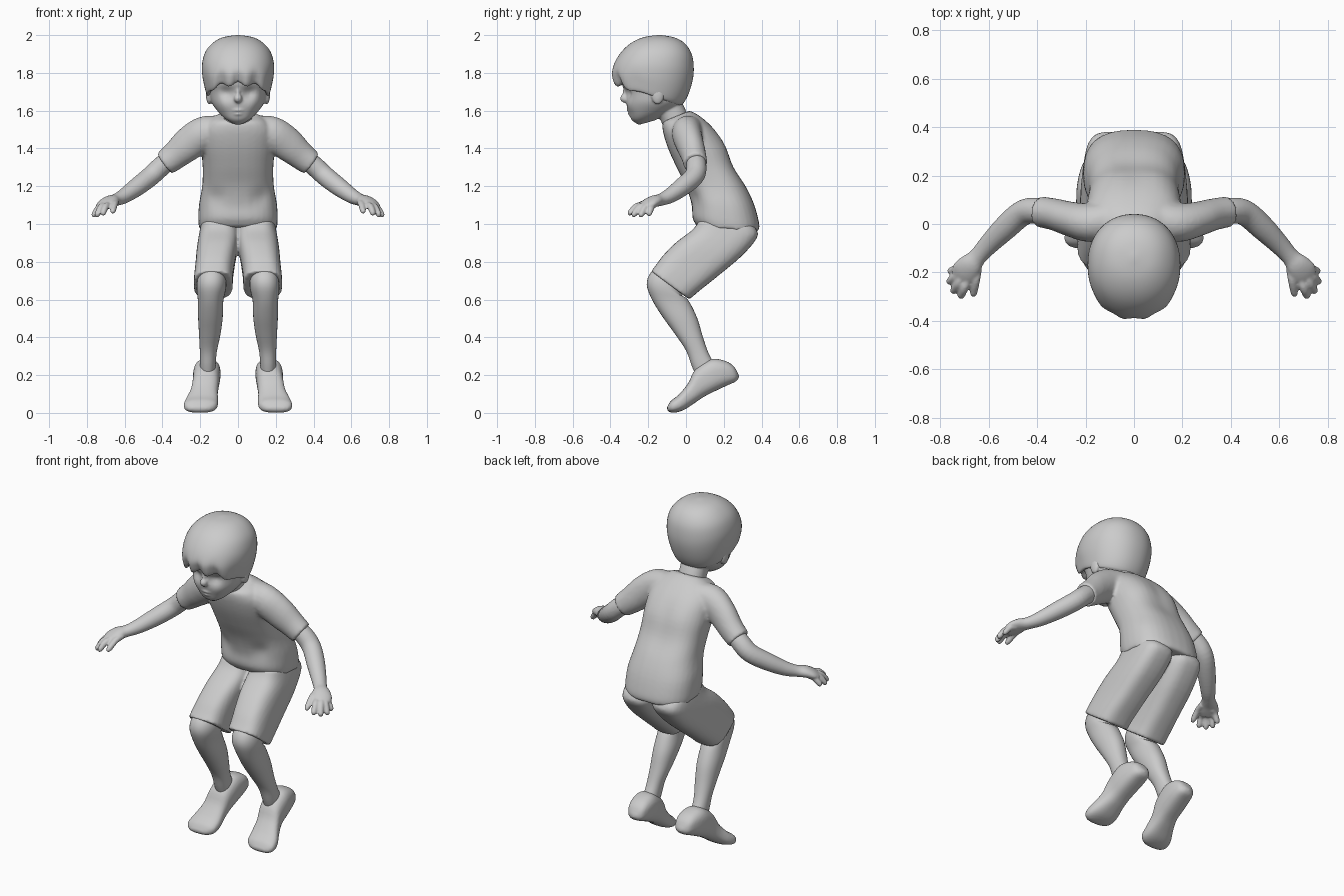
import bpy, bmesh, math
from mathutils import Vector

def spline(rows, steps):
    """Catmull-Rom through rows of numbers."""
    out = []
    for i in range(len(rows) - 1):
        p = [rows[max(i - 1, 0)], rows[i], rows[i + 1], rows[min(i + 2, len(rows) - 1)]]
        for s in range(steps):
            t = s / steps
            out.append([0.5 * (2 * b + (c - a) * t + (2 * a - 5 * b + 4 * c - d) * t * t
                        + (3 * b - a - 3 * c + d) * t ** 3) for a, b, c, d in zip(*p)])
    return out + [list(rows[-1])]

def rings(bm, sections, n, power):
    """Skin superellipse rings given as (centre, half axis, half axis)."""
    e, loops = 2 / power, []
    for c, u, v in sections:
        ring = []
        for k in range(n):
            a = 2 * math.pi * k / n
            ca, sa = math.cos(a), math.sin(a)
            ring.append(bm.verts.new(c + u * math.copysign(abs(ca) ** e, ca)
                                     + v * math.copysign(abs(sa) ** e, sa)))
        loops.append(ring)
    for r, s in zip(loops, loops[1:]):
        for k in range(n):
            bm.faces.new((r[k], r[(k + 1) % n], s[(k + 1) % n], s[k]))
    bm.faces.new(loops[0][::-1])
    bm.faces.new(loops[-1])

def profile(bm, rows, power=2.2, n=32, steps=4):
    """Rows: front y, front z, back y, back z, centre x, half width."""
    secs = []
    for yf, zf, yb, zb, cx, w in spline(rows, steps):
        f, b = Vector((cx, yf, zf)), Vector((cx, yb, zb))
        secs.append(((f + b) / 2, Vector((w, 0, 0)), (b - f) / 2))
    rings(bm, secs, n, power)

def tube(bm, rows, n=20, steps=4):
    """Rows: x, y, z, horizontal radius, other radius."""
    pts, secs = spline(rows, steps), []
    for i, p in enumerate(pts):
        t = Vector(pts[min(i + 1, len(pts) - 1)][:3]) - Vector(pts[max(i - 1, 0)][:3])
        u = t.cross(Vector((0, 0, 1))).normalized()
        secs.append((Vector(p[:3]), u * p[3], u.cross(t).normalized() * p[4]))
    rings(bm, secs, n, 2)

def ball(bm, c, r):
    vs = bmesh.ops.create_uvsphere(bm, u_segments=20, v_segments=12, radius=1)["verts"]
    for v in vs:
        v.co = Vector(c) + Vector([a * b for a, b in zip(v.co, r)])

def bump(bm, c, r, d):
    """Push vertices near c (and its mirror image) by d with soft falloff."""
    for v in bm.verts:
        q = Vector((abs(v.co.x) - c[0], v.co.y - c[1], v.co.z - c[2]))
        v.co += Vector(d) * math.exp(-(q.length / r) ** 2)

def finish(bm, name, mirror=False, voxel=None, smooth=4):
    bmesh.ops.recalc_face_normals(bm, faces=bm.faces)
    me = bpy.data.meshes.new(name)
    bm.to_mesh(me)
    bm.free()
    me.polygons.foreach_set("use_smooth", [True] * len(me.polygons))
    me.set_sharp_from_angle(angle=math.radians(50))
    ob = bpy.data.objects.new(name, me)
    bpy.context.collection.objects.link(ob)
    if mirror:
        ob.modifiers.new("mirror", "MIRROR").use_mirror_merge = False
    if voxel:
        m = ob.modifiers.new("blend", "REMESH")
        m.mode, m.voxel_size, m.use_smooth_shade = "VOXEL", voxel, True
        s = ob.modifiers.new("soften", "SMOOTH")
        s.factor, s.iterations = 0.5, smooth
    return ob

# Shirt: torso with both sleeves blended in
bm = bmesh.new()
profile(bm, [(.06, .985, .385, .96, 0, .205), (.035, 1.03, .388, 1.0, 0, .21),
             (.03, 1.1, .362, 1.1, 0, .207), (0, 1.2, .318, 1.2, 0, .19),
             (-.05, 1.3, .262, 1.3, 0, .187), (-.095, 1.4, .205, 1.41, 0, .195),
             (-.12, 1.48, .145, 1.505, 0, .19), (-.125, 1.53, .075, 1.57, 0, .15),
             (-.115, 1.545, .02, 1.6, 0, .1)], 2.5)
bump(bm, (0, .27, 1.3), .09, (0, -.012, 0))
bump(bm, (.1, .2, 1.43), .08, (0, .012, 0))
bump(bm, (.12, .04, 1.14), .05, (0, .015, 0))
for s in (1, -1):
    tube(bm, [(s * x, y, z, a, b) for x, y, z, a, b in
              [(.1, .02, 1.5, .075, .075), (.18, .005, 1.48, .08, .09), (.26, .02, 1.425, .072, .09),
               (.33, .04, 1.365, .066, .076), (.388, .05, 1.32, .064, .067)]])
finish(bm, "shirt", voxel=.01, smooth=5)

# Shorts
bm = bmesh.new()
profile(bm, [(.07, 1.02, .36, .99, .1, .095), (.035, .97, .38, .935, .1, .105),
             (-.05, .905, .3, .835, .11, .108), (-.12, .835, .17, .725, .122, .104),
             (-.165, .775, .07, .645, .13, .103), (-.185, .75, .018, .6, .131, .104)], 3)
finish(bm, "shorts", mirror=True, voxel=.01)

# Legs
bm = bmesh.new()
profile(bm, [(-.12, .79, .0, .67, .14, .07), (-.185, .745, -.02, .62, .14, .078),
             (-.208, .68, .0, .61, .142, .076), (-.18, .6, .025, .575, .145, .067),
             (-.125, .51, .062, .495, .146, .065), (-.06, .42, .09, .4, .15, .056),
             (0, .33, .118, .32, .157, .045), (.03, .25, .15, .26, .16, .042),
             (.06, .18, .18, .21, .16, .04)])
finish(bm, "leg", mirror=True)

# Shoes, heels lifted and toes turned out
bm = bmesh.new()
profile(bm, [(.278, .205, .281, .19, .155, .015), (.25, .25, .265, .167, .157, .048),
             (.2, .278, .22, .146, .16, .065), (.13, .283, .16, .118, .165, .072),
             (.05, .23, .1, .088, .17, .07), (.01, .155, .05, .055, .18, .073),
             (-.04, .095, -.01, .016, .193, .088), (-.078, .066, -.06, .001, .2, .086),
             (-.098, .035, -.09, .006, .205, .055), (-.101, .024, -.098, .015, .205, .015)], 2.6)
finish(bm, "shoe", mirror=True, voxel=.007, smooth=3)

# Arms with hands, fingers and thumb
bm = bmesh.new()
tube(bm, [(.31, .04, 1.38, .05, .05), (.4, .055, 1.31, .053, .053), (.46, .045, 1.255, .053, .052),
          (.53, -.015, 1.2, .051, .049), (.6, -.085, 1.15, .042, .04), (.645, -.135, 1.128, .037, .032),
          (.675, -.17, 1.12, .05, .031), (.7, -.2, 1.105, .056, .027), (.72, -.222, 1.09, .045, .02)])
digits = [((.7, -.172, 1.1), (.758, -.195, 1.055)), ((.715, -.2, 1.1), (.762, -.238, 1.048)),
          ((.71, -.22, 1.1), (.745, -.276, 1.05)), ((.69, -.235, 1.1), (.714, -.297, 1.058)),
          ((.645, -.185, 1.115), (.662, -.285, 1.07))]
for a, b in digits:
    a, b = Vector(a), Vector(b)
    mid = (a + b) / 2 + Vector((0, 0, .012))
    tip = b + (b - a) * .15
    tube(bm, [(*a, .018, .018), (*mid, .018, .017), (*b, .015, .015), (*tip, .006, .006)], 12)
finish(bm, "arm", mirror=True, voxel=.006, smooth=3)

# Head with neck, nose, mouth and ears
bm = bmesh.new()
profile(bm, [(-.25, 1.525, -.16, 1.55, 0, .03), (-.287, 1.55, -.11, 1.58, 0, .075),
             (-.303, 1.59, -.06, 1.61, 0, .11), (-.316, 1.64, -.01, 1.65, 0, .14),
             (-.325, 1.7, .015, 1.7, 0, .152), (-.342, 1.75, .02, 1.76, 0, .162),
             (-.34, 1.82, .02, 1.82, 0, .165), (-.27, 1.9, -.03, 1.9, 0, .11)], 2.2, 48)
bump(bm, (.058, -.31, 1.695), .035, (0, .022, 0))
bump(bm, (.07, -.28, 1.63), .04, (0, -.008, 0))
profile(bm, [(-.1, 1.44, .04, 1.5, 0, .08), (-.13, 1.54, .0, 1.6, 0, .076),
             (-.17, 1.6, -.03, 1.66, 0, .08)])
ball(bm, (0, -.322, 1.665), (.022, .027, .024))
ball(bm, (0, -.318, 1.695), (.012, .018, .035))
ball(bm, (0, -.3, 1.603), (.036, .014, .01))
ball(bm, (0, -.294, 1.583), (.028, .014, .009))
for s in (1, -1):
    ball(bm, (s * .152, -.15, 1.685), (.018, .034, .052))
finish(bm, "head", voxel=.006)

# Bowl-cut hair with scalloped fringe
bm = bmesh.new()
profile(bm, [(-.33, 1.755, -.06, 1.64, 0, .14), (-.365, 1.742, -.025, 1.628, 0, .162),
             (-.385, 1.775, .01, 1.68, 0, .177), (-.391, 1.815, .035, 1.76, 0, .189),
             (-.37, 1.87, .041, 1.83, 0, .19), (-.33, 1.925, .03, 1.9, 0, .172),
             (-.28, 1.965, -.005, 1.955, 0, .132), (-.22, 1.99, -.06, 1.987, 0, .08),
             (-.15, 2.0, -.13, 2.0, 0, .008)], 2.15, 64)
for v in bm.verts:
    front = max(0, min(1, (-.2 - v.co.y) / .1)) * max(0, min(1, (1.86 - v.co.z) / .1))
    wave = math.cos(abs(v.co.x) * 2 * math.pi / .09)
    v.co.z += .012 * front * wave
    v.co.y += .007 * front * wave
finish(bm, "hair")
